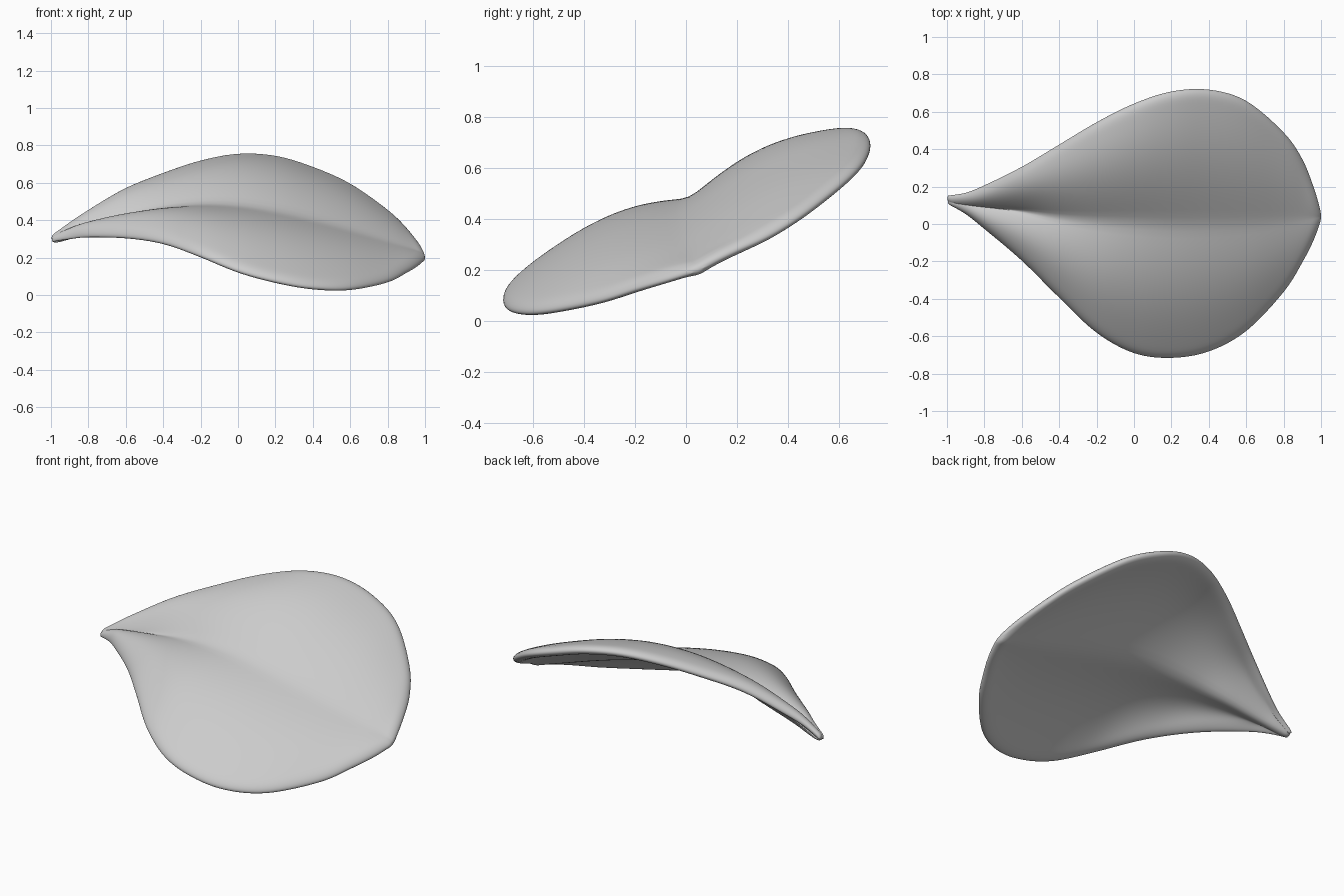
import bpy, bmesh, math
from mathutils import Vector

if "Cube" in bpy.data.objects:
    bpy.data.objects.remove(bpy.data.objects["Cube"])

# Stations along the petal: x, front edge y z, midrib y z, back edge y z, bulge of each half
STATIONS = [
    (-1.00, 0.115, 0.285, 0.13, 0.290, 0.15, 0.295, 0.005),
    (-0.90, 0.06, 0.300, 0.115, 0.320, 0.165, 0.360, 0.020),
    (-0.80, -0.02, 0.310, 0.10, 0.345, 0.205, 0.420, 0.035),
    (-0.60, -0.19, 0.305, 0.08, 0.390, 0.305, 0.540, 0.055),
    (-0.40, -0.39, 0.275, 0.05, 0.435, 0.425, 0.625, 0.060),
    (-0.20, -0.58, 0.205, 0.03, 0.455, 0.545, 0.695, 0.065),
    (0.00, -0.69, 0.125, 0.02, 0.450, 0.645, 0.735, 0.065),
    (0.20, -0.715, 0.070, 0.01, 0.420, 0.71, 0.725, 0.060),
    (0.40, -0.68, 0.035, 0.01, 0.375, 0.72, 0.665, 0.052),
    (0.60, -0.57, 0.030, 0.015, 0.320, 0.66, 0.575, 0.040),
    (0.80, -0.36, 0.070, 0.03, 0.260, 0.49, 0.435, 0.022),
    (0.90, -0.20, 0.120, 0.04, 0.230, 0.345, 0.340, 0.012),
    (0.96, -0.08, 0.155, 0.045, 0.210, 0.195, 0.270, 0.006),
    (1.00, 0.03, 0.190, 0.045, 0.195, 0.06, 0.205, 0.000),
]
STEPS, HALF = 5, 14        # rows per station, columns per half
THICK, RIM = 0.056, 0.05   # petal thickness, rim rounding width


def spline(rows, steps):
    """Catmull-Rom through the stations."""
    out = []
    for i in range(len(rows) - 1):
        a, b = rows[max(i - 1, 0)], rows[i]
        c, d = rows[i + 1], rows[min(i + 2, len(rows) - 1)]
        for k in range(steps):
            t = k / steps
            out.append([0.5 * (2 * q + (r - p) * t + (2 * p - 5 * q + 4 * r - s) * t * t
                               + (3 * q - p - 3 * r + s) * t ** 3)
                        for p, q, r, s in zip(a, b, c, d)])
    out.append(list(rows[-1]))
    return out


def section(row):
    """Cross-section: two bulged halves meeting at the midrib."""
    x, fy, fz, my, mz, by, bz, bulge = row
    mid = Vector((x, my, mz))
    pts = []
    for k in range(-HALF, HALF + 1):
        s = math.sin(abs(k) / HALF * math.pi / 2)
        edge = Vector((x, fy, fz)) if k < 0 else Vector((x, by, bz))
        p = mid.lerp(edge, s)
        p.z += bulge * math.sin(math.pi * s)
        pts.append(p)
    return pts


def edge_distance(p, loop):
    best = 9.0
    for a, b in zip(loop, loop[1:] + loop[:1]):
        ab = b - a
        t = max(0, min(1, (p - a).dot(ab) / max(ab.length_squared, 1e-12)))
        best = min(best, (a + ab * t - p).length)
    return best


# Middle surface and its outline
grid = [section(r) for r in spline(STATIONS, STEPS)]
rows, cols = len(grid), 2 * HALF + 1
outline = [g[0].xy for g in grid] + [g[-1].xy for g in reversed(grid)]

# Upper and lower skins, offset along the normals and closing at the rounded rim
bm = bmesh.new()
skins = {1: [], -1: []}
for i in range(rows):
    for side in skins:
        skins[side].append([])
    for j in range(cols):
        p = grid[i][j]
        du = grid[min(i + 1, rows - 1)][j] - grid[max(i - 1, 0)][j]
        dv = grid[i][min(j + 1, cols - 1)] - grid[i][max(j - 1, 0)]
        n = du.cross(dv).normalized()
        rim = i in (0, rows - 1) or j in (0, cols - 1)
        d = 0 if rim else min(edge_distance(p.xy, outline) / RIM, 1)
        h = THICK / 2 * math.sqrt(1 - (1 - d) ** 2)
        top = bm.verts.new(p + n * h)
        skins[1][i].append(top)
        skins[-1][i].append(top if rim else bm.verts.new(p - n * h))
for side, v in skins.items():
    for i in range(rows - 1):
        for j in range(cols - 1):
            quad = [v[i][j], v[i + 1][j], v[i + 1][j + 1], v[i][j + 1]]
            if bm.faces.get(quad) is None:
                bm.faces.new(quad[::side])
bmesh.ops.recalc_face_normals(bm, faces=bm.faces)
for f in bm.faces:
    f.smooth = True

mesh = bpy.data.meshes.new("petal")
bm.to_mesh(mesh)
bm.free()
petal = bpy.data.objects.new("petal", mesh)
bpy.context.collection.objects.link(petal)
sub = petal.modifiers.new("smooth", "SUBSURF")
sub.levels = sub.render_levels = 1
